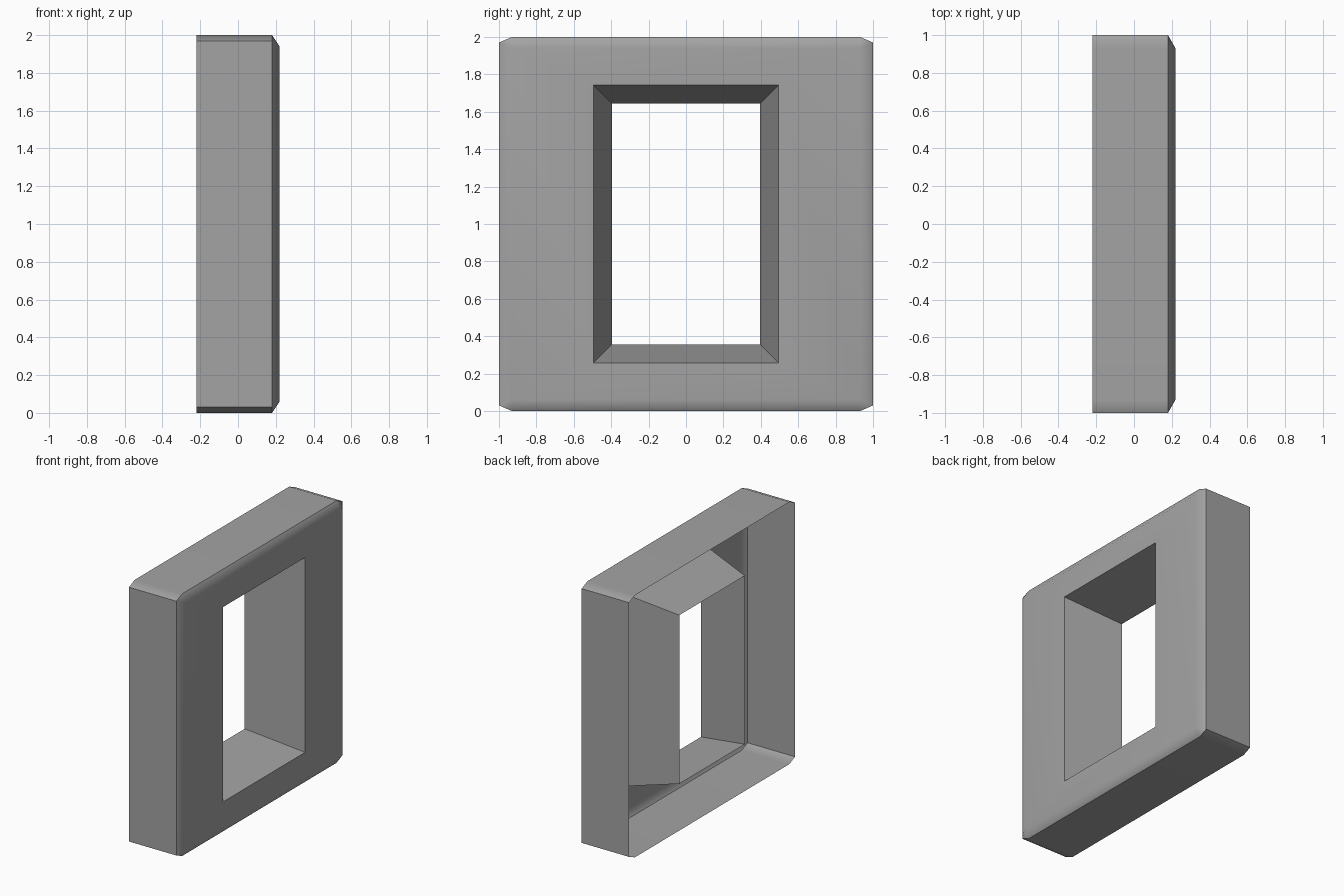
import bpy
import bmesh
import math

cube = bpy.data.objects.get("Cube")
if cube:
    bpy.data.objects.remove(cube, do_unlink=True)

grey = bpy.data.materials.new("mid grey")
grey.use_nodes = True
colour = (0.37, 0.37, 0.37, 1.0)
grey.diffuse_color = colour
grey.node_tree.nodes["Principled BSDF"].inputs["Base Color"].default_value = colour


def ring(x, half_y, half_z, cut_y=0.0, cut_z=0.0):
    """Rectangle with cut corners, counter-clockwise seen from +x."""
    a, b = half_y - cut_y, half_z - cut_z
    outline = [(half_y, -b), (half_y, b), (a, half_z), (-a, half_z),
               (-half_y, b), (-half_y, -b), (-a, -half_z), (a, -half_z)]
    return [(x, y, 1.0 + z) for y, z in outline]


def loft(name, rings):
    """Open shell skinned through successive rings."""
    bm = bmesh.new()
    loops = [[bm.verts.new(p) for p in r] for r in rings]
    for low, high in zip(loops, loops[1:]):
        for i in range(len(low)):
            j = (i + 1) % len(low)
            bm.faces.new((low[i], low[j], high[j], high[i]))
    bmesh.ops.remove_doubles(bm, verts=bm.verts, dist=0.0001)
    mesh = bpy.data.meshes.new(name)
    bm.to_mesh(mesh)
    bm.free()
    mesh.materials.append(grey)
    obj = bpy.data.objects.new(name, mesh)
    bpy.context.collection.objects.link(obj)
    bpy.ops.object.select_all(action="DESELECT")
    obj.select_set(True)
    bpy.context.view_layer.objects.active = obj
    bpy.ops.object.shade_smooth_by_angle(angle=math.radians(40))
    # keep the large faces flat and let the narrow bevels blend
    weighted = obj.modifiers.new("Weighted Normals", "WEIGHTED_NORMAL")
    weighted.keep_sharp = True
    return obj


BACK, SHOULDER, FRONT = -0.22, 0.18, 0.22
opening = ring(FRONT, 0.495, 0.743)

# Side walls, bevel and face plate, open at the back
loft("frame_shell", [
    ring(BACK, 1.0, 1.0, 0.07, 0.03),
    ring(SHOULDER, 1.0, 1.0, 0.07, 0.03),
    ring(FRONT, 0.93, 0.94),
    opening,
])

# Tapered sleeve running back from the opening
loft("window_sleeve", [opening, ring(BACK, 0.395, 0.643)])
